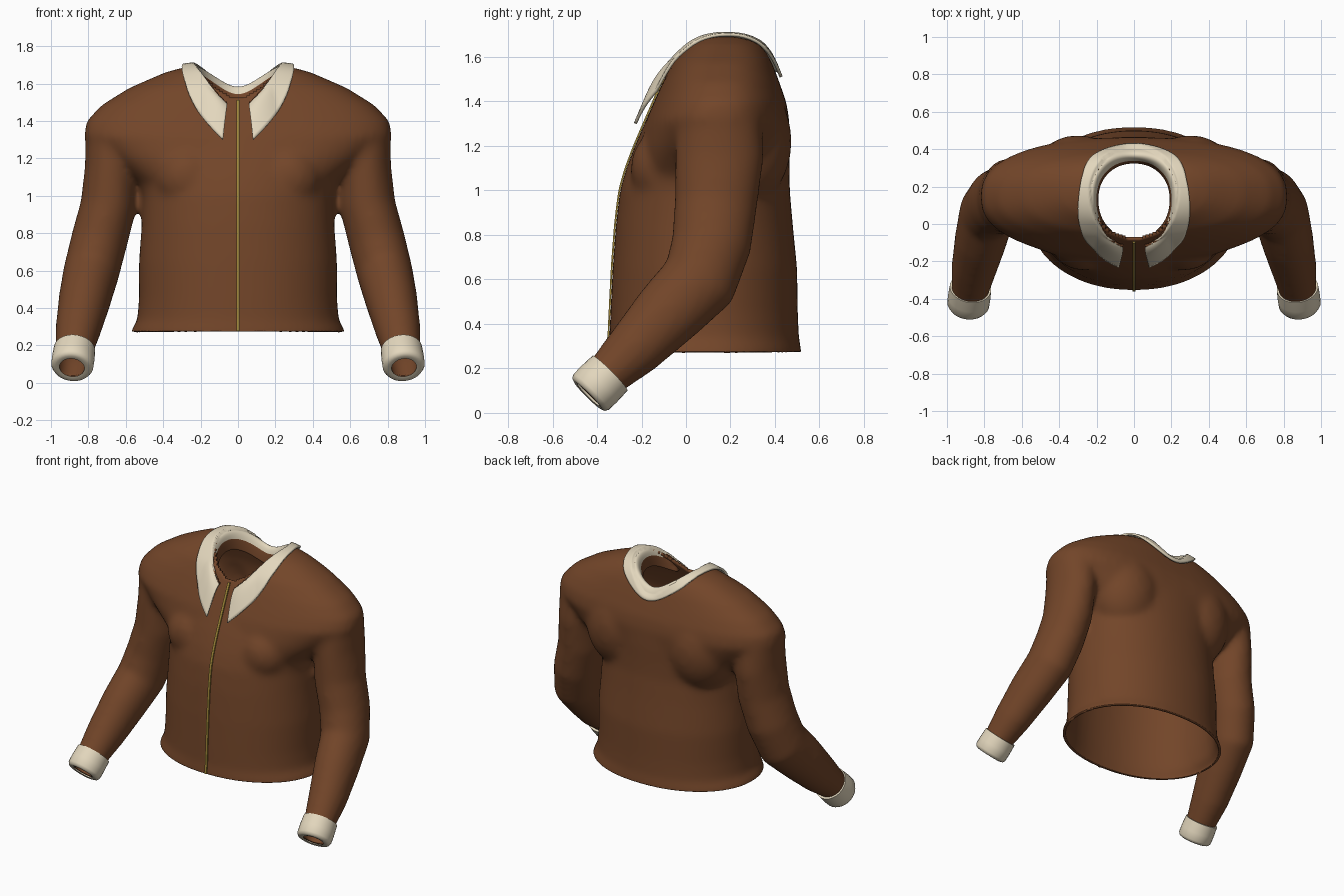
import bpy, bmesh, math
from mathutils import Matrix, Vector
from mathutils.bvhtree import BVHTree

if "Cube" in bpy.data.objects:
    bpy.data.objects.remove(bpy.data.objects["Cube"], do_unlink=True)


def material(name, rgb):
    m = bpy.data.materials.new(name)
    m.use_nodes = True
    color = (*rgb, 1)
    m.diffuse_color = color
    bsdf = next(n for n in m.node_tree.nodes if n.type == 'BSDF_PRINCIPLED')
    bsdf.inputs["Base Color"].default_value = color
    bsdf.inputs["Roughness"].default_value = 0.8
    return m


brown = material("brown cloth", (0.17, 0.06, 0.022))
cream = material("cream trim", (0.77, 0.68, 0.51))
gold = material("dull gold", (0.34, 0.235, 0.04))


def add_object(name, bm, *mats):
    mesh = bpy.data.meshes.new(name)
    for mat in mats:
        mesh.materials.append(mat)
    bm.to_mesh(mesh)
    ob = bpy.data.objects.new(name, mesh)
    bpy.context.collection.objects.link(ob)
    return ob


def evaluated_bmesh(ob):
    """Bake the modifiers of a helper object and remove the helper."""
    dg = bpy.context.evaluated_depsgraph_get()
    mesh = bpy.data.meshes.new_from_object(ob.evaluated_get(dg))
    bm = bmesh.new()
    bm.from_mesh(mesh)
    bpy.data.objects.remove(ob, do_unlink=True)
    return bm


def ring(center, u, v, a, b, n=48, power=2.0):
    pts = []
    for i in range(n):
        t = 2 * math.pi * i / n
        c, s = math.cos(t), math.sin(t)
        c = math.copysign(abs(c) ** (2 / power), c)
        s = math.copysign(abs(s) ** (2 / power), s)
        pts.append(center + u * (a * c) + v * (b * s))
    return pts


def loft(bm, rings, caps=True):
    rows = [[bm.verts.new(p) for p in r] for r in rings]
    n = len(rows[0])
    for r0, r1 in zip(rows, rows[1:]):
        for i in range(n):
            j = (i + 1) % n
            bm.faces.new((r0[i], r0[j], r1[j], r1[i]))
    if caps:
        bm.faces.new(rows[0])
        bm.faces.new(rows[-1])


def ellipsoid(bm, center, radii):
    bmesh.ops.create_uvsphere(bm, u_segments=24, v_segments=16, radius=1,
                              matrix=Matrix.LocRotScale(Vector(center), None, Vector(radii)))


X, Y = Vector((1, 0, 0)), Vector((0, 1, 0))

# Horizontal sections: height, half width, front y, back y
torso = [(0.2, 0.575, -0.355, 0.52), (0.28, 0.575, -0.355, 0.52),
         (0.33, 0.54, -0.345, 0.508), (0.45, 0.53, -0.34, 0.503),
         (0.65, 0.53, -0.33, 0.5), (0.85, 0.515, -0.315, 0.48),
         (1.0, 0.51, -0.297, 0.467), (1.1, 0.54, -0.268, 0.466),
         (1.2, 0.57, -0.23, 0.467), (1.3, 0.55, -0.187, 0.464),
         (1.4, 0.5, -0.135, 0.43)]
yoke = [(0.98, 0.44, -0.24, 0.43), (1.1, 0.57, -0.235, 0.45),
        (1.2, 0.69, -0.215, 0.46), (1.32, 0.825, -0.178, 0.465),
        (1.4, 0.81, -0.143, 0.45), (1.485, 0.73, -0.105, 0.42),
        (1.575, 0.585, -0.06, 0.387), (1.63, 0.46, -0.01, 0.36),
        (1.66, 0.39, 0.02, 0.335), (1.685, 0.3, 0.07, 0.29),
        (1.695, 0.2, 0.1, 0.25)]
# Sleeve sections: center x, y, z, half width, half depth
sleeve = [(0.66, 0.15, 1.34, 0.157, 0.19), (0.677, 0.15, 1.15, 0.142, 0.2),
          (0.692, 0.135, 0.95, 0.15, 0.187), (0.742, 0.115, 0.76, 0.152, 0.18),
          (0.785, 0.06, 0.59, 0.15, 0.174), (0.82, -0.085, 0.445, 0.14, 0.157),
          (0.855, -0.235, 0.285, 0.122, 0.13), (0.877, -0.36, 0.165, 0.1, 0.1),
          (0.89, -0.44, 0.08, 0.092, 0.092), (0.9, -0.5, 0.015, 0.09, 0.09)]

# Solid jacket: overlapping volumes fused into one skin
bm = bmesh.new()
for table, power in ((torso, 2.12), (yoke, 2.4)):
    loft(bm, [ring(Vector((0, (f + b) / 2, z)), X, Y, w, (b - f) / 2, power=power)
              for z, w, f, b in table])
for side in (1, -1):
    centers = [Vector((side * s[0], s[1], s[2])) for s in sleeve]
    rings = []
    for i, s in enumerate(sleeve):
        t = (centers[min(i + 1, len(sleeve) - 1)] - centers[max(i - 1, 0)]).normalized()
        u = (X - t * X.dot(t)).normalized()
        rings.append(ring(centers[i], u, t.cross(u), s[3], s[4], 32))
    loft(bm, rings)
    # Shoulder blade and chest fullness
    ellipsoid(bm, (side * 0.3, 0.25, 1.22), (0.25, 0.226, 0.3))
    ellipsoid(bm, (side * 0.27, -0.085, 1.1), (0.18, 0.165, 0.18))
bmesh.ops.recalc_face_normals(bm, faces=bm.faces)
helper = add_object("solid_helper", bm, brown)
remesh = helper.modifiers.new("fuse", 'REMESH')
remesh.mode = 'VOXEL'
remesh.voxel_size = 0.018
soften = helper.modifiers.new("soften", 'SMOOTH')
soften.factor = 0.5
soften.iterations = 16
body = evaluated_bmesh(helper)
bvh = BVHTree.FromBMesh(body)


def neck_distance(p):
    return math.hypot(p.x / 0.235, (p.y - 0.16) / 0.245)


def cut(point, normal, inside):
    faces = [f for f in body.faces if inside(f.calc_center_median())]
    geom = set(faces)
    for f in faces:
        geom.update(f.verts)
        geom.update(f.edges)
    bmesh.ops.bisect_plane(body, geom=list(geom), plane_co=point, plane_no=normal,
                           clear_outer=True)


# Openings at the hem, wrists and neck
cut(Vector((0, 0, 0.275)), Vector((0, 0, -1)), lambda p: abs(p.x) < 0.63 and p.z < 0.4)
cuff_end = [Vector((s * 0.888, -0.44, 0.08)) for s in (1, -1)]
cuff_dir = [Vector((s * 0.1, -0.7, -0.7)).normalized() for s in (1, -1)]
for s, c, d in zip((1, -1), cuff_end, cuff_dir):
    cut(c - d * 0.012, d, lambda p: s * p.x > 0.68 and p.z < 0.3)
hole = [f for f in body.faces
        if f.calc_center_median().z > 1.35 and neck_distance(f.calc_center_median()) < 1]
bmesh.ops.delete(body, geom=hole, context='FACES')
jacket = add_object("jacket_body", body, brown)
jacket.data.shade_smooth()
shell = jacket.modifiers.new("cloth thickness", 'SOLIDIFY')
shell.thickness = 0.018
shell.offset = -1

# Cuffs
for label, c, d in zip(("left", "right"), cuff_end, cuff_dir):
    u = (X - d * X.dot(d)).normalized()
    v = d.cross(u)
    bm = bmesh.new()
    profile = [(-0.14, 0.095), (-0.14, 0.111), (-0.07, 0.114), (-0.02, 0.113),
               (-0.004, 0.104), (0.002, 0.088), (-0.002, 0.067)]
    loft(bm, [ring(c + d * k, u, v, r, r, 32) for k, r in profile], caps=False)
    bmesh.ops.recalc_face_normals(bm, faces=bm.faces)
    cuff = add_object(label + "_cuff", bm, cream)
    bpy.ops.object.select_all(action='DESELECT')
    cuff.select_set(True)
    bpy.context.view_layer.objects.active = cuff
    bpy.ops.object.shade_smooth_by_angle(angle=math.radians(50))

# Collar: inner edge, fold and outer edge, from the front tip to the nape
half = [((0.06, -0.118, 1.495), (0.064, -0.165, 1.45), (0.08, -0.228, 1.3)),
        ((0.082, -0.095, 1.515), (0.112, -0.135, 1.54), (0.168, -0.19, 1.385)),
        ((0.18, -0.01, 1.6), (0.205, -0.03, 1.655), (0.26, -0.08, 1.51)),
        ((0.212, 0.1, 1.655), (0.235, 0.09, 1.71), (0.297, 0.08, 1.635)),
        ((0.2, 0.23, 1.65), (0.22, 0.26, 1.712), (0.27, 0.28, 1.64)),
        ((0.115, 0.325, 1.59), (0.13, 0.36, 1.66), (0.16, 0.405, 1.58)),
        ((0, 0.35, 1.52), (0, 0.375, 1.57), (0, 0.425, 1.47))]
# A brown lining row hangs below the inner edge
rows = []
for k, row in enumerate(half):
    x, y, z = row[0]
    lining = (x * 0.96, y + (0.15 - y) * 0.06, z - 0.07 * min(1, k / 2))
    rows.append((lining, *row))
rows += [[(-x, y, z) for x, y, z in row] for row in rows[-2::-1]]
bm = bmesh.new()
grid = [[bm.verts.new(p) for p in row] for row in rows]
for r0, r1 in zip(grid, grid[1:]):
    for i in range(3):
        face = bm.faces.new((r0[i], r0[i + 1], r1[i + 1], r1[i]))
        face.material_index = 1 if i == 0 else 0
bmesh.ops.recalc_face_normals(bm, faces=bm.faces)
helper = add_object("collar_helper", bm, cream, brown)
sub = helper.modifiers.new("round", 'SUBSURF')
sub.levels = 3
sub.boundary_smooth = 'PRESERVE_CORNERS'
collar_mesh = evaluated_bmesh(helper)
# Rest the collar on the shoulders
for vert in collar_mesh.verts:
    if neck_distance(vert.co) > 1.0:
        p, n, _, _ = bvh.find_nearest(vert.co)
        if (vert.co - p).dot(n) < 0.016:
            vert.co = p + n * 0.016
collar = add_object("collar", collar_mesh, cream, brown)
collar.data.shade_smooth()
thick = collar.modifiers.new("cloth thickness", 'SOLIDIFY')
thick.thickness = 0.014
thick.offset = 0

# Zipper strip following the front
bm = bmesh.new()
last = None
for i in range(41):
    z = 0.277 + i * (1.51 - 0.277) / 40
    hit = bvh.ray_cast(Vector((0, -1, z)), Y)[0]
    if hit is None:
        continue
    pair = [bm.verts.new((x, hit.y - 0.005, z)) for x in (-0.008, 0.008)]
    if last:
        bm.faces.new((last[0], last[1], pair[1], pair[0]))
    last = pair
zipper = add_object("zipper", bm, gold)
strip = zipper.modifiers.new("strip thickness", 'SOLIDIFY')
strip.thickness = 0.008
strip.offset = 0
